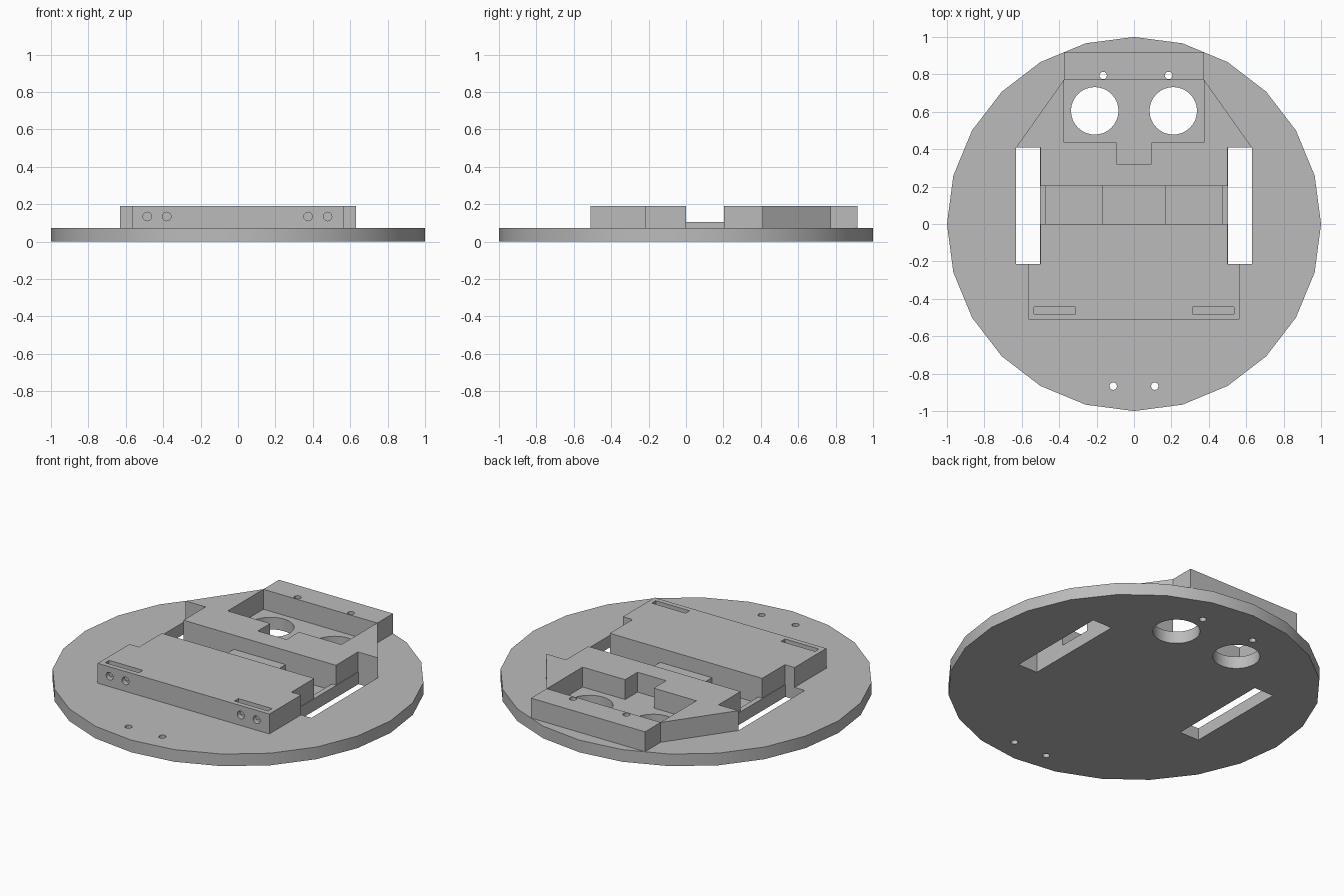
import bpy, bmesh, math
from mathutils import Matrix, Vector

cube = bpy.data.objects.get("Cube")
if cube:
    bpy.data.objects.remove(cube, do_unlink=True)

grey = bpy.data.materials.new("plain grey")
grey.use_nodes = True
grey.diffuse_color = (0.5, 0.5, 0.5, 1)
grey.node_tree.nodes["Principled BSDF"].inputs["Base Color"].default_value = (0.5, 0.5, 0.5, 1)

BASE, TOP = 0.072, 0.19


def finish(name, bm):
    bmesh.ops.recalc_face_normals(bm, faces=bm.faces)
    mesh = bpy.data.meshes.new(name)
    bm.to_mesh(mesh)
    bm.free()
    mesh.materials.append(grey)
    obj = bpy.data.objects.new(name, mesh)
    bpy.context.collection.objects.link(obj)
    return obj


def prism(name, outline, z0, z1):
    bm = bmesh.new()
    face = bm.faces.new([bm.verts.new((x, y, z0)) for x, y in outline])
    side = bmesh.ops.extrude_face_region(bm, geom=[face])["geom"]
    verts = [v for v in side if isinstance(v, bmesh.types.BMVert)]
    bmesh.ops.translate(bm, verts=verts, vec=(0, 0, z1 - z0))
    return finish(name, bm)


def mirrored(half):
    return half + [(-x, y) for x, y in reversed(half)]


def box(name, x0, x1, y0, y1, z0, z1):
    return prism(name, [(x0, y0), (x1, y0), (x1, y1), (x0, y1)], z0, z1)


def rod(name, centre, radius, length, sides, along_y=False):
    bm = bmesh.new()
    turn = Matrix.Rotation(math.pi / 2, 4, 'X') if along_y else Matrix()
    bmesh.ops.create_cone(bm, cap_ends=True, segments=sides, radius1=radius, radius2=radius,
                          depth=length, matrix=Matrix.Translation(Vector(centre)) @ turn)
    return finish(name, bm)


def cut(obj, cutters):
    bpy.context.view_layer.objects.active = obj
    for cutter in cutters:
        cutter.hide_render = True
        mod = obj.modifiers.new("cut", 'BOOLEAN')
        mod.operation, mod.solver, mod.object = 'DIFFERENCE', 'EXACT', cutter
        bpy.ops.object.modifier_apply(modifier=mod.name)
        bpy.data.objects.remove(cutter, do_unlink=True)


# Round base plate and the two decks standing on it
base = rod("base_plate", (0, 0, BASE / 2), 1, BASE, 24)
front = prism("front_deck", mirrored([(0.5, 0), (0.5, -0.213), (0.563, -0.213), (0.563, -0.51)]),
              BASE, TOP)
rear = prism("rear_deck", mirrored([(0.5, 0.203), (0.5, 0.41), (0.63, 0.41), (0.374, 0.772),
                                    (0.374, 0.918)]), BASE, TOP)

# Wheel slots, motor pockets and sensor eyes through the base
for s in (-1, 1):
    a, b = sorted((s * 0.503, s * 0.63))
    c, d = sorted((s * 0.17, s * 0.473))
    cut(base, [box("wheel_slot", a, b, -0.213, 0.41, -0.1, 0.3),
               box("motor_pocket", c, d, 0, 0.203, 0.035, 0.3),
               rod("eye_hole", (s * 0.21, 0.605, 0), 0.127, 0.4, 32),
               rod("screw_hole", (s * 0.111, -0.867, 0), 0.02, 0.4, 12)])

# Central bridge between the motors
box("motor_bridge", -0.17, 0.17, 0, 0.203, 0.035, 0.106)

# Sensor recess with plug notch
cut(rear, [box("sensor_recess", -0.373, 0.373, 0.436, 0.771, 0, 0.3),
           box("plug_notch", -0.094, 0.094, 0.32, 0.45, 0, 0.3)])

# Rear screw holes go through both layers
for part in (base, rear):
    cut(part, [rod("screw_hole", (x, 0.794, 0), 0.02, 0.6, 12) for x in (-0.165, 0.185)])

# Strap slots on top and wire holes in the front edge
for s in (-1, 1):
    a, b = sorted((s * 0.313, s * 0.535))
    cut(front, [box("strap_slot", a, b, -0.481, -0.444, 0.1, 0.3)])
cut(front, [rod("wire_hole", (x, -0.45, 0.134), 0.023, 0.2, 16, True)
            for x in (-0.485, -0.381, 0.375, 0.479)])

# Crisp edges with smooth round walls
for obj in list(bpy.context.scene.objects):
    obj.select_set(obj.type == 'MESH')
bpy.context.view_layer.objects.active = base
bpy.ops.object.shade_smooth_by_angle(angle=math.radians(30))
